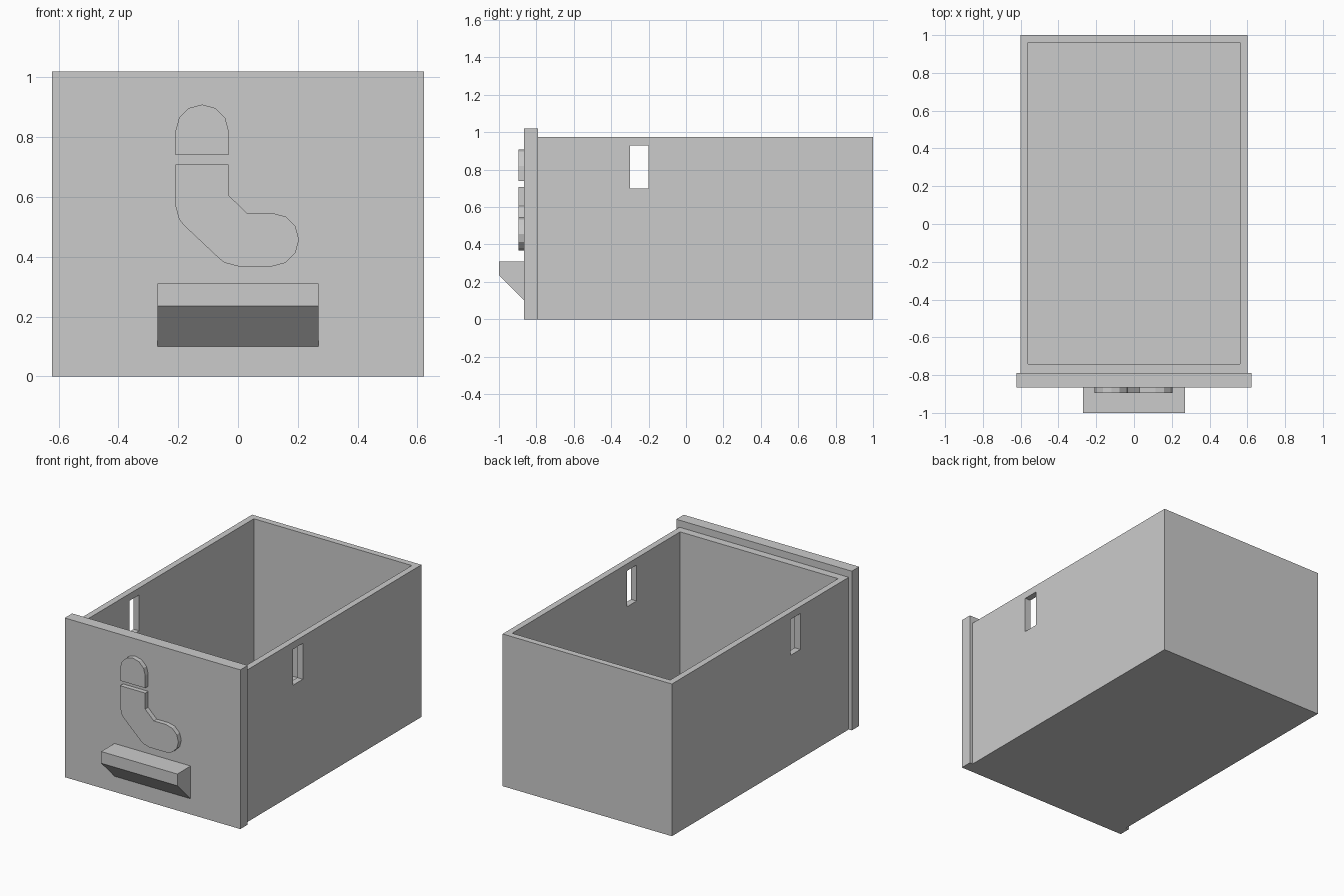
import bpy
import bmesh
from math import cos, sin, radians

cube = bpy.data.objects.get("Cube")
if cube:
    bpy.data.objects.remove(cube, do_unlink=True)

grey = bpy.data.materials.new("light grey")
grey.use_nodes = True
grey.diffuse_color = (0.6, 0.6, 0.6, 1)
grey.node_tree.nodes["Principled BSDF"].inputs["Base Color"].default_value = (0.6, 0.6, 0.6, 1)


def prism(name, points, offset):
    """Extrude a closed 3D outline along an offset vector."""
    bm = bmesh.new()
    face = bm.faces.new([bm.verts.new(p) for p in points])
    new = bmesh.ops.extrude_face_region(bm, geom=[face])["geom"]
    bmesh.ops.translate(bm, vec=offset, verts=[v for v in new if isinstance(v, bmesh.types.BMVert)])
    bmesh.ops.recalc_face_normals(bm, faces=bm.faces)
    mesh = bpy.data.meshes.new(name)
    bm.to_mesh(mesh)
    bm.free()
    mesh.materials.append(grey)
    obj = bpy.data.objects.new(name, mesh)
    bpy.context.collection.objects.link(obj)
    return obj


def box(name, x, y, z):
    base = [(x[0], y[0], z[0]), (x[1], y[0], z[0]), (x[1], y[1], z[0]), (x[0], y[1], z[0])]
    return prism(name, base, (0, 0, z[1] - z[0]))


def cut(obj, cutter):
    cutter.hide_render = True
    cutter.hide_viewport = True
    cutter.display_type = 'WIRE'
    mod = obj.modifiers.new(cutter.name, 'BOOLEAN')
    mod.operation = 'DIFFERENCE'
    mod.solver = 'EXACT'
    mod.object = cutter
    # Bake the cut so the helper can be removed
    bpy.context.view_layer.update()
    graph = bpy.context.evaluated_depsgraph_get()
    obj_mesh = bpy.data.meshes.new_from_object(obj.evaluated_get(graph))
    obj.modifiers.clear()
    obj.data = obj_mesh
    bpy.data.objects.remove(cutter, do_unlink=True)


# Open box with a slot through both side walls
drawer = box("drawer_box", (-0.6, 0.6), (-0.79, 1), (0, 0.975))
cut(drawer, box("cavity", (-0.56, 0.56), (-0.74, 0.96), (0.04, 1.2)))
cut(drawer, box("side_slots", (-0.8, 0.8), (-0.3, -0.2), (0.7, 0.93)))

# Front panel
box("front_panel", (-0.622, 0.622), (-0.865, -0.79), (0, 1.02))

# Handle with a sloping underside
FRONT = -0.865
handle = [(FRONT, 0.31), (-1, 0.31), (-1, 0.235), (FRONT, 0.10)]
prism("handle", [(-0.27, y, z) for y, z in handle], (0.54, 0, 0))


# Raised sock shape in two pieces
def arc(x, z, angles, r=0.089):
    return [(x + r * cos(radians(a)), z + r * sin(radians(a))) for a in angles]


def emblem(name, outline):
    prism(name, [(x, FRONT, z) for x, z in outline], (0, -0.03, 0))


emblem("emblem_top", [(-0.209, 0.74), (-0.031, 0.74)] + arc(-0.12, 0.82, range(0, 181, 30)))
emblem("emblem_foot",
       [(-0.209, 0.708), (-0.031, 0.708), (-0.031, 0.605), (0.03, 0.546)]
       + arc(0.115, 0.457, range(90, -91, -30))
       + arc(0, 0.457, (270, 240, 225))
       + arc(-0.12, 0.57, (225, 210, 180)))
